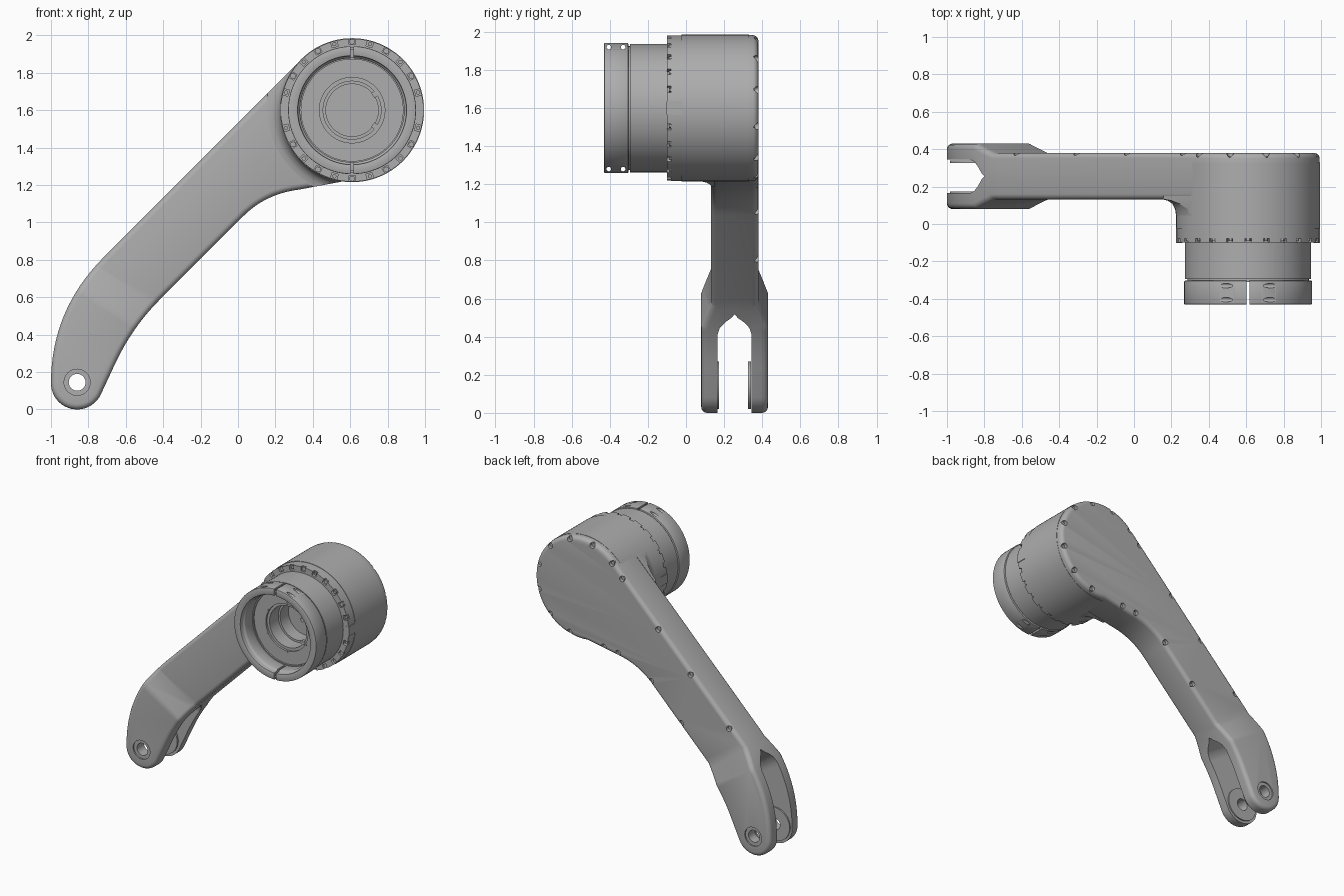
import bpy, bmesh, math
from mathutils import Vector

if "Cube" in bpy.data.objects:
    bpy.data.objects.remove(bpy.data.objects["Cube"], do_unlink=True)

metal = bpy.data.materials.new("grey_metal")
metal.use_nodes = True
metal.diffuse_color = (0.42, 0.42, 0.42, 1)
metal.node_tree.nodes["Principled BSDF"].inputs["Base Color"].default_value = (0.42, 0.42, 0.42, 1)

HUB = (0.61, 1.60)      # drum axis (x, z)
PIN = (-0.86, 0.145)    # fork pin axis (x, z)
MID = 0.255             # arm mid plane in y


# ---------- helpers ----------
def finish(name, bm):
    bmesh.ops.remove_doubles(bm, verts=bm.verts, dist=1e-5)
    bmesh.ops.recalc_face_normals(bm, faces=bm.faces)
    mesh = bpy.data.meshes.new(name)
    bm.to_mesh(mesh)
    bm.free()
    ob = bpy.data.objects.new(name, mesh)
    bpy.context.collection.objects.link(ob)
    mesh.materials.append(metal)
    return ob


def add_prism(bm, pts, a, b, place):
    low = [bm.verts.new(place(u, v, a)) for u, v in pts]
    top = [bm.verts.new(place(u, v, b)) for u, v in pts]
    n = len(pts)
    bm.faces.new(low)
    bm.faces.new(top[::-1])
    for i in range(n):
        bm.faces.new((low[i], top[i], top[(i + 1) % n], low[(i + 1) % n]))


def along_y(u, v, w):
    return Vector((u, w, v))


def along_x(u, v, w):
    return Vector((w, u, v))


def across_fork(u, v, w):
    return Vector((0.54 * u + 0.84 * w, v, 0.84 * u - 0.54 * w))


def arc(c, r, a0, a1, n):
    angles = [math.radians(a0 + (a1 - a0) * i / n) for i in range(n + 1)]
    return [(c[0] + r * math.cos(a), c[1] + r * math.sin(a)) for a in angles]


def circle(c, r, n=20):
    return arc(c, r, 0, 360, n)[:-1]


def bend(p, q, r, n=12):
    return [tuple((1 - t) ** 2 * a + 2 * t * (1 - t) * b + t * t * c for a, b, c in zip(p, q, r))
            for t in (i / n for i in range(n + 1))]


def prisms(name, shapes, place=along_y):
    bm = bmesh.new()
    for pts, a, b in shapes:
        add_prism(bm, pts, a, b, place)
    return finish(name, bm)


def polar(r, deg, c=HUB):
    a = math.radians(deg)
    return (c[0] + r * math.cos(a), c[1] + r * math.sin(a))


def block(deg, r0, r1, width):
    d = Vector(polar(1, deg, (0, 0)))
    side = Vector((-d.y, d.x)) * width / 2
    c = Vector(HUB)
    return [tuple(p) for p in (c + d * r0 - side, c + d * r1 - side, c + d * r1 + side, c + d * r0 + side)]


def lathe(name, profile, c=HUB, n=96):
    bm = bmesh.new()
    rings = [[bm.verts.new((c[0] + r * math.cos(math.tau * i / n), y, c[1] + r * math.sin(math.tau * i / n)))
              for r, y in profile] for i in range(n)]
    m = len(profile)
    for i in range(n):
        p, q = rings[i], rings[(i + 1) % n]
        for j in range(m):
            k = (j + 1) % m
            if profile[j][0] or profile[k][0]:
                bm.faces.new((p[j], p[k], q[k], q[j]))
    return finish(name, bm)


def boolean(ob, cutter, op="DIFFERENCE"):
    mod = ob.modifiers.new("cut", "BOOLEAN")
    mod.operation, mod.solver, mod.object = op, "EXACT", cutter
    cutter.hide_render = True
    return cutter


def bevel(ob, width, segments):
    mod = ob.modifiers.new("round", "BEVEL")
    mod.width, mod.segments = width, segments
    mod.limit_method, mod.angle_limit = "ANGLE", math.radians(40)
    mod.use_clamp_overlap = False


def bake(ob, cutters=()):
    bpy.context.view_layer.update()
    graph = bpy.context.evaluated_depsgraph_get()
    mesh = bpy.data.meshes.new_from_object(ob.evaluated_get(graph))
    ob.modifiers.clear()
    ob.data = mesh
    for c in cutters:
        bpy.data.objects.remove(c, do_unlink=True)
    bpy.ops.object.select_all(action="DESELECT")
    ob.select_set(True)
    bpy.context.view_layer.objects.active = ob
    bpy.ops.object.shade_smooth_by_angle(angle=math.radians(30))


# ---------- arm with fork ----------
outline = arc((-0.86, 0.14), 0.14, 180, 335, 20)
outline += bend((-0.66, 0.238), (-0.568, 0.437), (-0.42, 0.585))
outline += bend((0.03, 1.035), (0.149, 1.154), (0.33, 1.176))
outline += arc(HUB, 0.383, -97, 135, 56)
outline += bend((-0.72, 0.812), (-1.0, 0.53), (-1.0, 0.14), 16)[:-1]
arm = prisms("arm", [(outline, 0.08, 0.43)])

# thin the arm on both faces above the fork
relief = [(-0.075, 0.03), (0.235, 0.13), (4, 0.13), (4, -0.2), (-0.075, -0.2)]
mirrored = [(s, 2 * MID - y) for s, y in relief]
cuts = [boolean(arm, prisms("relief_cutter", [(relief, -3, 3), (mirrored, -3, 3)], across_fork))]
bevel(arm, 0.03, 4)

# fork slot with pointed end
half = [(-2, 0.165), (0.04, 0.165), (0.085, 0.178), (0.12, 0.205), (0.15, 0.238)]
slot = half + [(0.175, MID)] + [(s, 2 * MID - y) for s, y in half[::-1]]
cuts.append(boolean(arm, prisms("slot_cutter", [(slot, -3, 3)], across_fork)))

# pin hole and counterbores
cuts.append(boolean(arm, prisms("pin_cutter", [(circle(PIN, 0.045, 32), 0, 0.5)])))
cuts.append(boolean(arm, prisms("counterbore_cutter", [
    (circle(PIN, 0.07, 32), 0, 0.09), (circle(PIN, 0.07, 32), 0.42, 0.5)])))

# screw pockets round the back edge
spots = [polar(0.362, a) for a in range(-75, 136, 30)]
spots += [(x + 0.018, x + 1.514) for x in (-0.64, -0.32, -0.05, 0.25)]
spots += [(x - 0.016, x + 1.021) for x in (-0.21, 0.04)] + [(0.3, 1.2), (0.42, 1.215)]
cuts.append(boolean(arm, prisms("screw_cutter", [(circle(p, 0.02, 16), 0.355, 0.5) for p in spots])))
bake(arm, cuts)
bake(prisms("back_screws", [(circle(p, 0.012, 12), 0.34, 0.362) for p in spots]))

# bosses inside the fork
for name, y0, y1 in (("front_fork_boss", 0.16, 0.174), ("back_fork_boss", 0.336, 0.350)):
    y0, y1 = (y0, y1) if y0 < MID else (y0 - 0.01, y1 - 0.01)
    bake(lathe(name, [(0.045, y0), (0.125, y0), (0.125, y1), (0.045, y1)], PIN, 48))

# ---------- drum and blend into the arm ----------
bake(lathe("drum", [(0, 0.33), (0.385, 0.33), (0.385, -0.024), (0, -0.024)]))
blend = lathe("drum_blend", [(0.37, 0.04), (0.385, 0.045), (0.39, 0.08), (0.405, 0.108),
                             (0.43, 0.125), (0.46, 0.132), (0.46, 0.15), (0.37, 0.15)])
bake(blend, [boolean(blend, prisms("blend_cutter", [(outline, -0.1, 0.4)]), "INTERSECT")])

# ---------- toothed flange ----------
flange = lathe("flange", [(0.32, -0.10), (0.382, -0.10), (0.382, -0.02), (0.32, -0.02)])
steps = [a for a in range(0, 360, 15) if a % 180]
notches = [(block(a, 0.35, 0.42, 0.034), -0.12, -0.078) for a in steps]
bake(flange, [boolean(flange, prisms("notch_cutter", notches))])
bake(prisms("flange_screws", [(circle(polar(0.366, a), 0.011 if a % 30 else 0.015, 12), -0.09, -0.07)
                              for a in steps]))
bake(prisms("flange_keys", [(block(a, 0.35, 0.385, 0.07), -0.102, -0.02) for a in (0, 180)]))

# ---------- collar with recessed hub ----------
bake(lathe("collar", [(0, -0.07), (0.14, -0.07), (0.14, -0.17), (0.155, -0.17), (0.155, -0.275),
                      (0.175, -0.275), (0.175, -0.29), (0.272, -0.29), (0.272, -0.30), (0.28, -0.30),
                      (0.28, -0.31), (0.325, -0.31), (0.325, -0.295), (0.337, -0.295),
                      (0.337, -0.03), (0, -0.03)]))
bake(prisms("hub_screws", [(circle(polar(0.183, a), 0.008, 10), -0.295, -0.28) for a in range(30, 390, 60)]))
bake(prisms("hub_stops", [(block(a, 0.135, 0.165, 0.03), -0.28, -0.26) for a in (-35, 35)]))

# ---------- split clamp ring ----------
clamp = lathe("clamp_ring", [(0.29, -0.43), (0.342, -0.43), (0.342, -0.303), (0.278, -0.303),
                             (0.278, -0.39), (0.29, -0.40)])
bevel(clamp, 0.005, 2)
split = [(block(a, 0.2, 0.4, 0.016), -0.5, -0.2) for a in (90, 270)]
bolts = [(circle((y, HUB[1] + s * 0.32), 0.012, 14), 0.2, 1.05) for y in (-0.405, -0.33) for s in (-1, 1)]
bake(clamp, [boolean(clamp, prisms("split_cutter", split)),
             boolean(clamp, prisms("bolt_cutter", bolts, along_x))])
